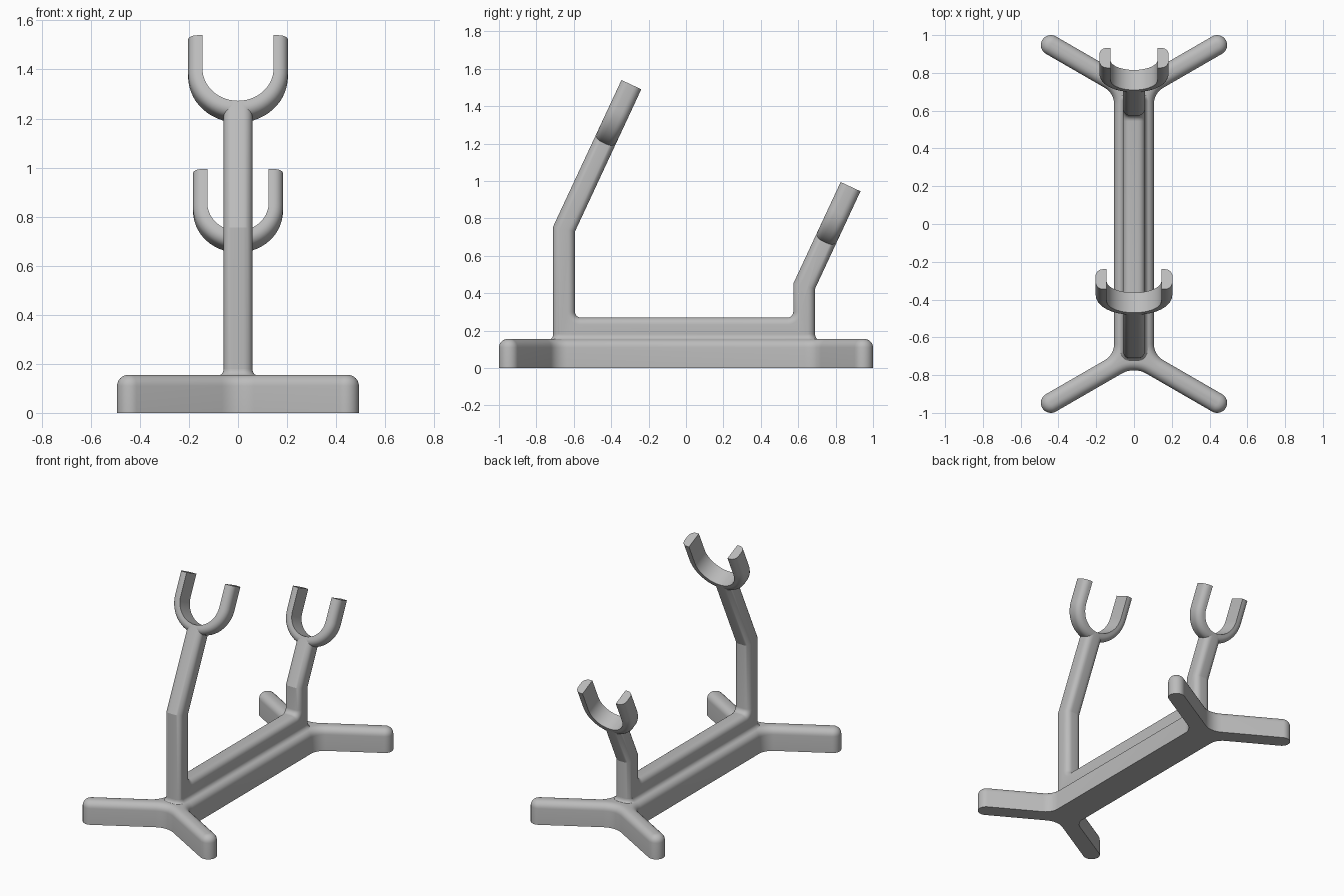
import bpy
import bmesh
from math import sin, cos, tan, acos, sqrt, radians, pi
from mathutils import Vector

cube = bpy.data.objects.get("Cube")
if cube:
    bpy.data.objects.remove(cube, do_unlink=True)

grey = bpy.data.materials.new("plain grey")
grey.use_nodes = True
COLOUR = (0.5, 0.5, 0.5, 1)
grey.diffuse_color = COLOUR
grey.node_tree.nodes["Principled BSDF"].inputs["Base Color"].default_value = COLOUR

HALF = 0.0585            # half width of the posts
LEAN = radians(25)       # backward lean of the upper posts
UP = Vector((sin(LEAN), cos(LEAN)))       # leaning axis in (y, z)
FRONT = Vector((-cos(LEAN), sin(LEAN)))   # across the leaning axis


def rounded(corners, steps=8):
    """Turn (x, y, radius) corners into an outline with rounded corners."""
    out = []
    for i, (x, y, r) in enumerate(corners):
        p = Vector((x, y))
        if not r:
            out.append(p)
            continue
        a = (Vector(corners[i - 1][:2]) - p).normalized()
        b = (Vector(corners[(i + 1) % len(corners)][:2]) - p).normalized()
        half = a.angle(b) / 2
        centre = p + (a + b).normalized() * (r / sin(half))
        start = p + a * (r / tan(half)) - centre
        end = p + b * (r / tan(half)) - centre
        sweep = pi - 2 * half
        for k in range(steps + 1):
            t = k / steps * sweep
            spot = centre + (start * sin(sweep - t) + end * sin(t)) / sin(sweep)
            # Arcs that touch share one point
            if not out or (spot - out[-1]).length > 0.0005:
                out.append(spot)
    return out


def inset(points, d):
    """Move a counter-clockwise outline inward by d with mitred corners."""
    out = []
    for i, p in enumerate(points):
        e1 = (p - points[i - 1]).normalized()
        e2 = (points[(i + 1) % len(points)] - p).normalized()
        n1, n2 = Vector((-e1.y, e1.x)), Vector((-e2.y, e2.x))
        out.append(p + (n1 + n2) * (d / (1 + n1.dot(n2))))
    return out


def skin(name, rings):
    """Join closed rings of points into a capped solid."""
    bm = bmesh.new()
    loops = [[bm.verts.new(p) for p in ring] for ring in rings]
    for lower, upper in zip(loops, loops[1:]):
        for i in range(len(lower)):
            bm.faces.new((lower[i - 1], lower[i], upper[i], upper[i - 1]))
    bm.faces.new(loops[0][::-1])
    bm.faces.new(loops[-1])
    bmesh.ops.recalc_face_normals(bm, faces=bm.faces)
    mesh = bpy.data.meshes.new(name)
    bm.to_mesh(mesh)
    bm.free()
    mesh.materials.append(grey)
    obj = bpy.data.objects.new(name, mesh)
    bpy.context.collection.objects.link(obj)
    bpy.ops.object.select_all(action='DESELECT')
    obj.select_set(True)
    bpy.context.view_layer.objects.active = obj
    bpy.ops.object.shade_smooth_by_angle(angle=radians(22))


def quarter(r, steps=6):
    """Inset and drop along a rounded edge, from side to face."""
    angles = [k / steps * pi / 2 for k in range(steps + 1)]
    return [(r * (1 - cos(a)), r * (1 - sin(a))) for a in angles]


# Base: a beam with two splayed feet at each end, rounded along the top
TOP, FOOT, BEAM, EDGE = 0.155, 0.053, 0.105, 0.045
tip = Vector((0.44, FOOT - 1))
along = Vector((cos(pi / 6), -sin(pi / 6)))
side = Vector((-along.y, along.x))
heart = tip.y + tip.x * tan(pi / 6)
rise = FOOT / cos(pi / 6)
foot = [(*(tip + (along - side) * FOOT), FOOT),
        (*(tip + (along + side) * FOOT), FOOT),
        (BEAM, heart + rise - BEAM * tan(pi / 6), 0.1)]
right_half = foot + [(x, -y, r) for x, y, r in reversed(foot)]
left_half = [(-x, -y, r) for x, y, r in right_half]
notch = heart - rise
outline = rounded([(0, notch, 0.13)] + right_half + [(0, -notch, 0.13)] + left_half)
layers = [(0, 0)] + [(i, TOP - drop) for i, drop in quarter(EDGE)]
skin("base", [[(p.x, p.y, z) for p in inset(outline, i)] for i, z in layers])


# Frame: spine rail and both bent posts in one rounded side profile
def post(y, bend, fork_z, radius):
    mitre = HALF * tan(LEAN / 2)
    reach = (fork_z - bend) / cos(LEAN) - radius + 0.055
    end = Vector((y, bend)) + UP * reach
    return [(y + HALF, bend - mitre, 0), (*(end - FRONT * HALF), 0),
            (*(end + FRONT * HALF), 0), (y - HALF, bend + mitre, 0)]


# y of post, bend height, fork centre height, fork outer radius, arm length
FRONT_SET = (-0.652, 0.743, 1.379, 0.2035, 0.15)
REAR_SET = (0.632, 0.438, 0.831, 0.1835, 0.153)
RAIL, ROUND, FILLET = 0.27, 0.038, 0.03
y0, y1 = FRONT_SET[0], REAR_SET[0]
profile = rounded([(y0 - HALF, 0.1, 0), (y1 + HALF, 0.1, 0)] + post(*REAR_SET[:4])
                  + [(y1 - HALF, RAIL, FILLET), (y0 + HALF, RAIL, FILLET)]
                  + post(*FRONT_SET[:4]))
edge = [(i, HALF - drop) for i, drop in quarter(ROUND)]
layers = [(i, -x) for i, x in reversed(edge)] + edge
skin("spine_and_posts", [[(x, p.x, p.y) for p in inset(profile, i)] for i, x in layers])

# Hollow blend that runs from the frame sides onto the rounded base edge
reach = HALF + FILLET - (BEAM - EDGE)
blend_top = TOP - EDGE + sqrt((EDGE + FILLET) ** 2 - reach ** 2)
end_angle = acos(reach / (EDGE + FILLET))
footprint = rounded([(-HALF, y0 - HALF, ROUND), (HALF, y0 - HALF, ROUND),
                     (HALF, y1 + HALF, ROUND), (-HALF, y1 + HALF, ROUND)])
turns = [end_angle * k / 6 for k in range(7)]
layers = [(FILLET * (cos(a) - 1), blend_top - FILLET * sin(a)) for a in turns]
skin("frame_blend", [[(p.x, p.y, z) for p in inset(footprint, i)] for i, z in layers])


# Forks: U-shaped cradles, flat inside and rounded outside
def fork(name, y, bend, fork_z, radius, arm):
    centre = Vector((y + (fork_z - bend) * tan(LEAN), fork_z))
    section = rounded([(radius - HALF, -HALF, 0), (radius, -HALF, 0.04),
                       (radius, HALF, 0.04), (radius - HALF, HALF, 0)], 6)
    steps = 28
    path = [(0, arm)] + [(k / steps * pi, 0) for k in range(steps + 1)] + [(pi, arm)]
    rings = []
    for angle, lift in path:
        ring = []
        for p in section:
            spot = centre + UP * (lift - p.x * sin(angle)) + FRONT * p.y
            ring.append((-p.x * cos(angle), spot.x, spot.y))
        rings.append(ring)
    skin(name, rings)


fork("front_fork", *FRONT_SET)
fork("rear_fork", *REAR_SET)
